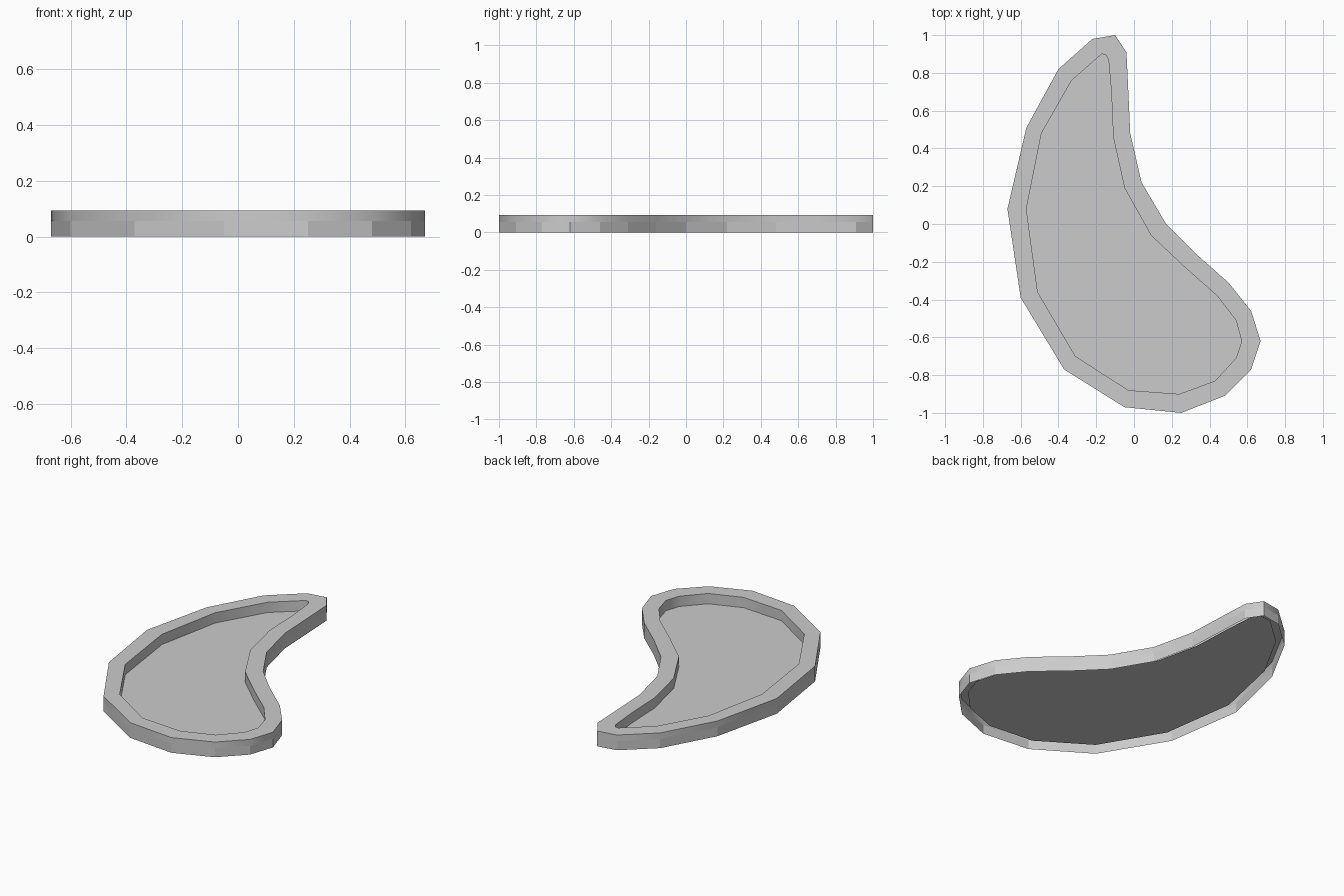
import bpy, bmesh, math

if "Cube" in bpy.data.objects:
    bpy.data.objects.remove(bpy.data.objects["Cube"])

# Matching outlines of the rim, counter-clockwise from the narrow tip
OUTER = [(-.10, 1), (-.22, .98), (-.40, .82), (-.57, .51), (-.67, .08),
         (-.60, -.39), (-.37, -.77), (-.05, -.97), (.25, -1), (.48, -.91),
         (.62, -.77), (.67, -.62), (.62, -.46), (.50, -.31), (.33, -.16),
         (.17, 0), (.04, .22), (-.02, .48), (-.03, .70), (-.04, .91)]
INNER = [(-.15, .895), (-.17, .90), (-.33, .76), (-.49, .48), (-.57, .08),
         (-.51, -.36), (-.31, -.70), (-.03, -.88), (.24, -.90), (.43, -.83),
         (.54, -.71), (.57, -.62), (.54, -.51), (.44, -.38), (.27, -.23),
         (.09, -.06), (-.05, .19), (-.11, .46), (-.12, .70), (-.135, .87)]
MIDDLE = [((a + c) / 2, (b + d) / 2) for (a, b), (c, d) in zip(OUTER, INNER)]

TOP, SEAM, FLOOR = .093, .055, .03


def make_part(name, loops, cap=False, smooth=False):
    """Bridge a series of (outline, height) loops; cap fills the last one."""
    bm = bmesh.new()
    rings = [[bm.verts.new((x, y, z)) for x, y in outline] for outline, z in loops]
    for a, b in zip(rings, rings[1:]):
        for i in range(len(a)):
            j = (i + 1) % len(a)
            bm.faces.new((a[i], a[j], b[j], b[i]))
    if cap:
        bm.faces.new(rings[-1])
    mesh = bpy.data.meshes.new(name)
    bm.to_mesh(mesh)
    bm.free()
    obj = bpy.data.objects.new(name, mesh)
    bpy.context.collection.objects.link(obj)
    if smooth:
        bpy.ops.object.select_all(action='DESELECT')
        obj.select_set(True)
        bpy.context.view_layer.objects.active = obj
        bpy.ops.object.shade_smooth_by_angle(angle=math.radians(60))
    return obj


# Faceted lower wall, open underneath
make_part("lower_skirt", [(OUTER, 0), (OUTER, SEAM)])

# Raised rim: outer band, flat top and inner wall
make_part("rim", [(OUTER, SEAM), (OUTER, TOP), (INNER, TOP), (INNER, FLOOR)], smooth=True)

# Basin floor, tucked under the rim
make_part("basin_floor", [(MIDDLE, FLOOR)], cap=True)
